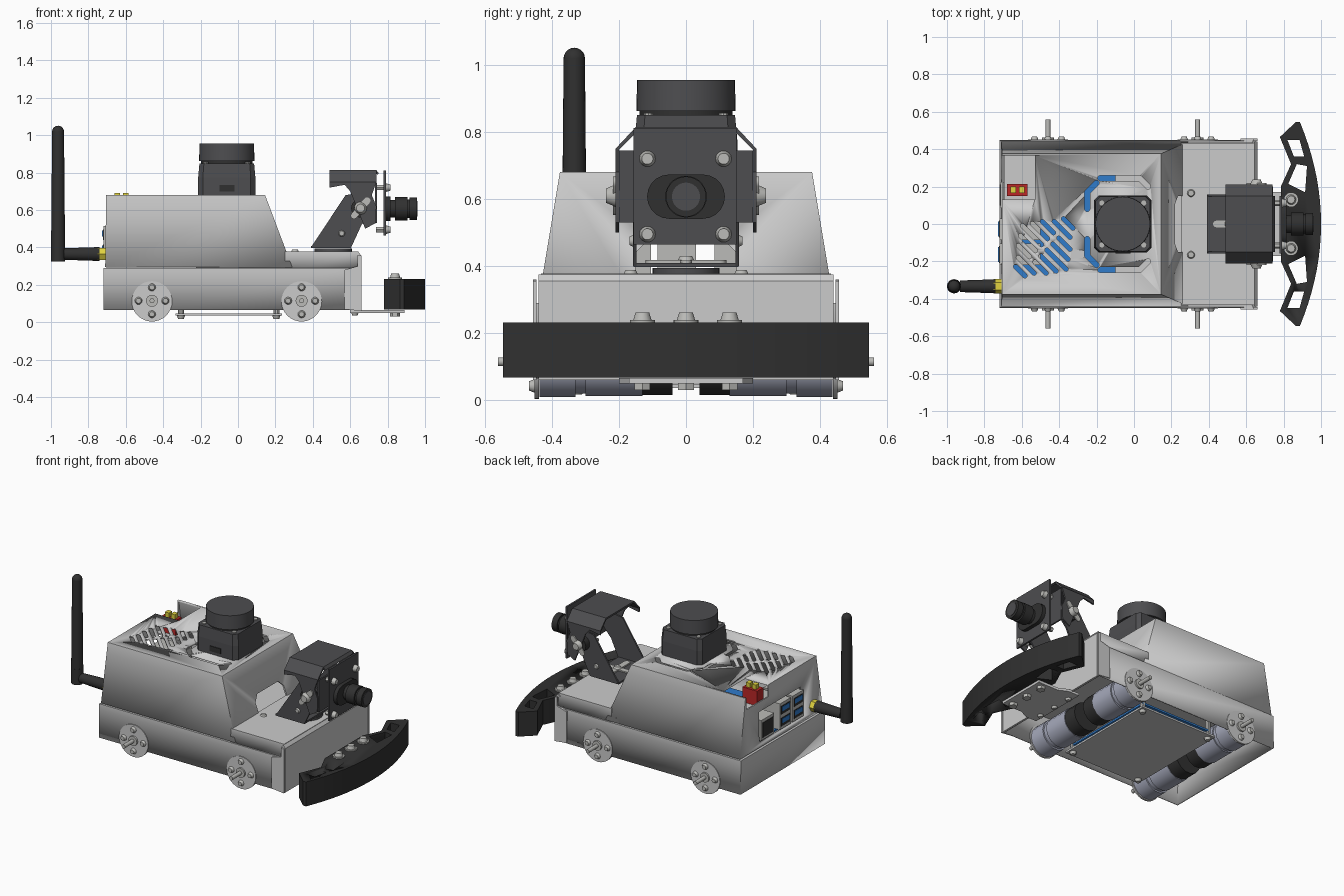
import bpy, bmesh
from math import pi, cos, sin, atan2
from mathutils import Vector, Matrix

if "Cube" in bpy.data.objects:
    bpy.data.objects.remove(bpy.data.objects["Cube"])


def mat(name, r, g, b):
    m = bpy.data.materials.new(name)
    m.diffuse_color = (r, g, b, 1)
    m.use_nodes = True
    m.node_tree.nodes["Principled BSDF"].inputs["Base Color"].default_value = m.diffuse_color
    return m


BLACK = mat("black", .03, .03, .03, )
DARK = mat("dark_grey", .075, .075, .08)
STEEL = mat("steel", .5, .5, .48)
MOTOR = mat("motor_grey", .38, .4, .5)
BLUE = mat("blue", .03, .2, .6)
RED = mat("red", .5, .02, .02)
YELLOW = mat("yellow", .75, .65, .05)


def finish(name, bm, m=None):
    bmesh.ops.recalc_face_normals(bm, faces=bm.faces)
    for f in bm.faces:
        f.smooth = True
    for e in bm.edges:
        e.smooth = e.calc_face_angle(0) < .6
    me = bpy.data.meshes.new(name)
    bm.to_mesh(me)
    bm.free()
    ob = bpy.data.objects.new(name, me)
    bpy.context.collection.objects.link(ob)
    if m:
        me.materials.append(m)
    return ob


def prism(name, pts, a, b, axis='z', m=None, scale=1):
    """Extrude a 2D outline from a to b along an axis; scale tapers the far end."""
    put = {'x': lambda u, v, w: (w, u, v), 'y': lambda u, v, w: (u, w, v), 'z': lambda u, v, w: (u, v, w)}[axis]
    cu, cv = (sum(p[i] for p in pts) / len(pts) for i in (0, 1))
    bm = bmesh.new()
    lo = [bm.verts.new(put(u, v, a)) for u, v in pts]
    hi = [bm.verts.new(put(cu + (u - cu) * scale, cv + (v - cv) * scale, b)) for u, v in pts]
    bm.faces.new(lo)
    bm.faces.new(hi)
    for i in range(len(pts)):
        j = (i + 1) % len(pts)
        bm.faces.new((lo[i], lo[j], hi[j], hi[i]))
    return finish(name, bm, m)


def box(name, x, y, z, m=None):
    return prism(name, [(x[0], y[0]), (x[1], y[0]), (x[1], y[1]), (x[0], y[1])], z[0], z[1], 'z', m)


def cyl(name, c, r, a, b, axis='z', m=None, seg=24, scale=1):
    pts = [(c[0] + r * cos(2 * pi * i / seg), c[1] + r * sin(2 * pi * i / seg)) for i in range(seg)]
    return prism(name, pts, a, b, axis, m, scale)


def stadium(p, q, r, n=6):
    t = atan2(q[1] - p[1], q[0] - p[0])
    return [(c[0] + r * cos(t + s + pi * i / n), c[1] + r * sin(t + s + pi * i / n))
            for c, s in ((p, pi / 2), (q, -pi / 2)) for i in range(n + 1)]


def sphere(name, c, r, m):
    bm = bmesh.new()
    bmesh.ops.create_uvsphere(bm, u_segments=20, v_segments=10, radius=r, matrix=Matrix.Translation(c))
    return finish(name, bm, m)


def bake(ob):
    dg = bpy.context.evaluated_depsgraph_get()
    ob.data = bpy.data.meshes.new_from_object(ob.evaluated_get(dg))
    ob.modifiers.clear()


def sheet(name, bottom, top, z0, z1, m=None, t=.014):
    """Folded sheet-metal cover with an open bottom; rects are x0, x1, half width."""
    bm = bmesh.new()
    rings = [[bm.verts.new((x, y, z)) for x, y in ((r[0], -r[2]), (r[1], -r[2]), (r[1], r[2]), (r[0], r[2]))]
             for r, z in ((bottom, z0), (top, z1))]
    bm.faces.new(rings[1])
    for i in range(4):
        j = (i + 1) % 4
        bm.faces.new((rings[0][i], rings[0][j], rings[1][j], rings[1][i]))
    ob = finish(name, bm, m)
    s = ob.modifiers.new("thickness", 'SOLIDIFY')
    s.thickness, s.offset = t, -1
    bake(ob)
    return ob


def cut(ob, cutters):
    for c in cutters:
        c.hide_render = True
        b = ob.modifiers.new("cut", 'BOOLEAN')
        b.operation, b.object, b.solver = 'DIFFERENCE', c, 'EXACT'
    bake(ob)
    for c in cutters:
        bpy.data.objects.remove(c)


# Lower chassis tray, rear lip and front deck
sheet("chassis_tray", (-.72, .65, .45), (-.72, .65, .445), .065, .29)
deck = sheet("front_deck", (.25, .645, .437), (.25, .645, .432), .285, .378)
prism("nose_plate", [(.63, .36), (.645, .375), (.66, .355), (.66, .06), (.646, .06), (.646, .35)], -.44, .44, 'y')
for s in (-1, 1):
    prism("nose_flap", [(.57, .07), (.66, .06), (.66, .355), (.64, .36), (.64, .3), (.57, .28)], s * .445, s * .456, 'y')
    cyl("deck_screw", (.305, s * .165), .022, .375, .388, 'z', STEEL, 12, .7)

# Sloped upper cover with vents, mounting slots, cable arch, notch and port window
cover = sheet("upper_cover", (-.71, .29, .44), (-.705, .145, .376), .295, .68)
cutters = [box("c", (-.8, -.53), (.13, .365), (.6, .8)), box("c", (-.8, -.6), (-.21, .235), (.33, .535)),
           prism("c", [(-.15, .2), (.15, .2), (.15, .44), (.11, .48), (-.11, .48), (-.15, .44)], .18, .4, 'x')]
for k in range(-4, 5):                       # diagonal vents across a square
    mid, half = Vector((-.48 + k * .032, -.125 + k * .032)), .132 - abs(k) * .024
    d = Vector((.7071, -.7071))
    spans = [(-1.25 * half, -.02), (.02, 1.25 * half)] if abs(k) < 3 else [(-half, half)]
    for a, b in spans:
        cutters.append(prism("c", stadium(mid + d * a, mid + d * b, .0115, 4), .6, .75))
for s in (-1, 1):                            # slots around the scanner
    cutters.append(prism("c", stadium((-.18, s * .245), (.03, s * .245), .014), .6, .75))
    cutters.append(prism("c", stadium((.03, s * .245), (.075, s * .2), .0141), .6, .75))
    cutters.append(prism("c", stadium((-.25, s * .08), (-.25, s * .17), .0142), .6, .75))
    cutters.append(prism("c", stadium((-.25, s * .17), (-.2, s * .22), .0143), .6, .75))
cut(cover, cutters)

# Computer ports and power plug at the rear
box("circuit_board", (-.69, -.1), (-.3, .3), (.325, .337), BLUE)
box("network_port", (-.715, -.5), (.085, .225), (.34, .475), STEEL)
box("network_socket", (-.718, -.7), (.1, .21), (.355, .455), BLACK)
for y in (-.03, -.165):
    box("usb_port", (-.72, -.5), (y - .055, y + .06), (.34, .515), STEEL)
    for z in (.36, .44):
        box("usb_slot", (-.723, -.7), (y - .043, y + .048), (z, z + .055), BLACK)
        box("usb_tongue", (-.726, -.7), (y - .038, y + .043), (z + .02, z + .05), BLUE)
box("notch_floor", (-.695, -.52), (.12, .37), (.55, .56))
box("power_plug", (-.68, -.57), (.15, .215), (.56, .66), RED)
for x in (-.645, -.6):
    box("plug_pin", (x - .015, x + .015), (.165, .2), (.64, .69), YELLOW)

# Laser scanner: chamfered base and round turret
lx, h, c = -.06, .153, .025
base = [(lx - h + c, -h), (lx + h - c, -h), (lx + h, -h + c), (lx + h, h - c),
        (lx + h - c, h), (lx - h + c, h), (lx - h, h - c), (lx - h, -h + c)]
prism("scanner_base", base, .68, .775, 'z', DARK)
prism("scanner_body", base, .775, .85, 'z', DARK, .955)
cyl("scanner_turret", (lx, 0), .138, .85, .862, 'z', BLACK, 40)
cyl("scanner_head", (lx, 0), .148, .862, .955, 'z', DARK, 40, .985)
box("scanner_socket", (-.1, -.02), (-.158, -.14), (.7, .735), BLACK)
for x in (-.172, .052):
    for y in (-.112, .112):
        cyl("scanner_screw", (x, y), .014, .85, .856, 'z', STEEL, 10)

# Antenna
ax, ay = -.962, -.333
cyl("antenna_connector", (ay, .365), .038, -.75, -.7, 'x', YELLOW, 6)
cyl("antenna_stem", (ay, .365), .031, -.93, -.74, 'x', BLACK, 20, 1.2)
cyl("antenna_hinge", (ax, ay), .038, .325, .43, 'z', BLACK)
cyl("antenna_rod", (ax, ay), .037, .43, 1.02, 'z', BLACK, 24, .86)
sphere("antenna_tip", (ax, ay, 1.019), .032, BLACK)

# Drive motors, axles and side mounting screws
for x in (-.46, .34):
    for s in (-1, 1):
        for nm, r, a, b, m in (("gearbox", .1, .33, .437, MOTOR), ("gearbox_ring", .09, .3, .33, MOTOR),
                               ("motor_can", .098, .13, .3, MOTOR), ("motor_encoder", .094, .04, .13, BLACK)):
            cyl(nm, (x, .108), r, s * a, s * b, 'y', m, 14)
        cyl("mount_tab", (x, .112), .108, s * .438, s * .4515, 'y', None, 32)
        cyl("axle_boss", (x, .115), .032, s * .45, s * .463, 'y', STEEL, 16)
        cyl("axle", (x, .115), .013, s * .45, s * .56, 'y', STEEL, 12)
        for dx, dz in ((.072, 0), (-.072, 0), (0, .072), (0, -.072)):
            cyl("mount_screw", (x + dx, .115 + dz), .021, s * .45, s * .468, 'y', STEEL, 12, .65)

# Belly plate with its circuit board
box("belly_plate", (-.335, .235), (-.36, .36), (.036, .048))
box("belly_board", (-.31, .215), (-.34, .34), (.075, .087), BLUE)
for x in (-.305, .205):
    for y in (-.325, .325):
        cyl("belly_screw", (x, y), .022, .037, .018, 'z', STEEL, 12, .7)
        cyl("belly_spacer", (x, y), .016, .04, .28, 'z', STEEL, 10)

# Curved front bumper with bracket and bolts
N = 18
outer = [(1 - .38 * y * y, y) for y in [-.545 + 1.09 * i / N for i in range(N + 1)]]
inner = [(.865, .545), (.78, .465), (.815, .38), (.84, .32), (.785, .2)]
bumper = prism("bumper", outer + inner + [(x, -y) for x, y in reversed(inner)], .068, .232, 'z', BLACK)
cut(bumper, [prism("c", p, 0, .4) for s in (-1, 1) for p in
             ([(.925, s * .31), (.87, s * .32), (.825, s * .215), (.915, s * .17)],
              [(.91, s * .36), (.885, s * .45), (.82, s * .45), (.855, s * .36)])])
prism("bumper_bracket", [(.6, -.2), (.68, -.2), (.74, -.17), (.89, -.17), (.89, .17), (.74, .17), (.68, .2), (.6, .2)],
      .05, .066)
for y in (-.13, 0, .13):
    cyl("bumper_washer", (.84, y), .037, .232, .24, 'z', STEEL, 20)
    cyl("bumper_bolt", (.84, y), .027, .24, .262, 'z', STEEL, 12, .75)
    cyl("bumper_nut", (.84, y), .027, .052, .03, 'z', STEEL, 6)
    cyl("bracket_screw", (.625, y), .02, .052, .036, 'z', STEEL, 12, .7)

# Camera pan base and lower fork
cyl("pan_base", (.51, 0), .1, .375, .395, 'z', DARK)
box("fork_base", (.39, .605), (-.157, .157), (.397, .409), DARK)
prism("pan_horn", stadium((.51, -.1), (.51, .1), .02), .409, .418, 'z', STEEL)
prism("pan_horn_arm", stadium((.44, 0), (.58, 0), .018), .409, .417, 'z', STEEL)
cyl("pan_screw", (.51, 0), .025, .417, .43, 'z', STEEL, 12, .7)
fork = [(.39, .4), (.605, .4), (.66, .52), (.725, .595), (.7, .66), (.64, .69), (.575, .68)]
hood = [(.49, .75), (.74, .75), (.715, .68), (.74, .62), (.735, .53), (.68, .5), (.6, .7), (.57, .735), (.49, .72)]

# Tilting hood: top, folded corners, side plates and pivots
prism("hood_top", [(.49, .802), (.735, .802), (.745, .79), (.753, .795), (.74, .814), (.49, .814)], -.15, .15, 'y', DARK)
for s in (-1, 1):
    prism("fork_side", fork, s * .147, s * .158, 'y', DARK)
    prism("hood_corner", [(s * .15, .814), (s * .21, .75), (s * .2, .746), (s * .145, .802)], .49, .74, 'x', DARK)
    prism("hood_side", hood, s * .2, s * .21, 'y', DARK)
    cyl("tilt_spacer", (.655, .61), .05, s * .158, s * .2, 'y', BLACK)
    cyl("tilt_pivot", (.655, .61), .034, s * .21, s * .238, 'y', STEEL, 14, .65)
    prism("tilt_horn", stadium((.62, .57), (.69, .65), .018), s * .21, s * .218, 'y', STEEL)
    cyl("fork_screw", (.555, .475), .018, s * .157, s * .168, 'y', STEEL, 12, .7)
box("hood_front", (.732, .742), (-.2, .2), (.53, .745), DARK)

# Camera plate, lens and screws
box("camera_plate", (.778, .79), (-.157, .15), (.465, .812), DARK)
prism("lens_mount", stadium((-.05, .607), (.05, .607), .066, 10), .79, .815, 'x', BLACK)
for r, a, b in ((.048, .81, .84), (.062, .84, .905), (.05, .905, .918), (.06, .918, .958)):
    cyl("lens_barrel", (0, .607), r, a, b, 'x', BLACK, 28)
cyl("lens_glass", (0, .607), .042, .957, .961, 'x', DARK, 24)
for y in (-.115, .112):
    for z in (.495, .72):
        cyl("camera_screw", (y, z), .024, .79, .815, 'x', STEEL, 14, .7)
        cyl("camera_spacer", (y, z), .016, .738, .78, 'x', STEEL, 6)
